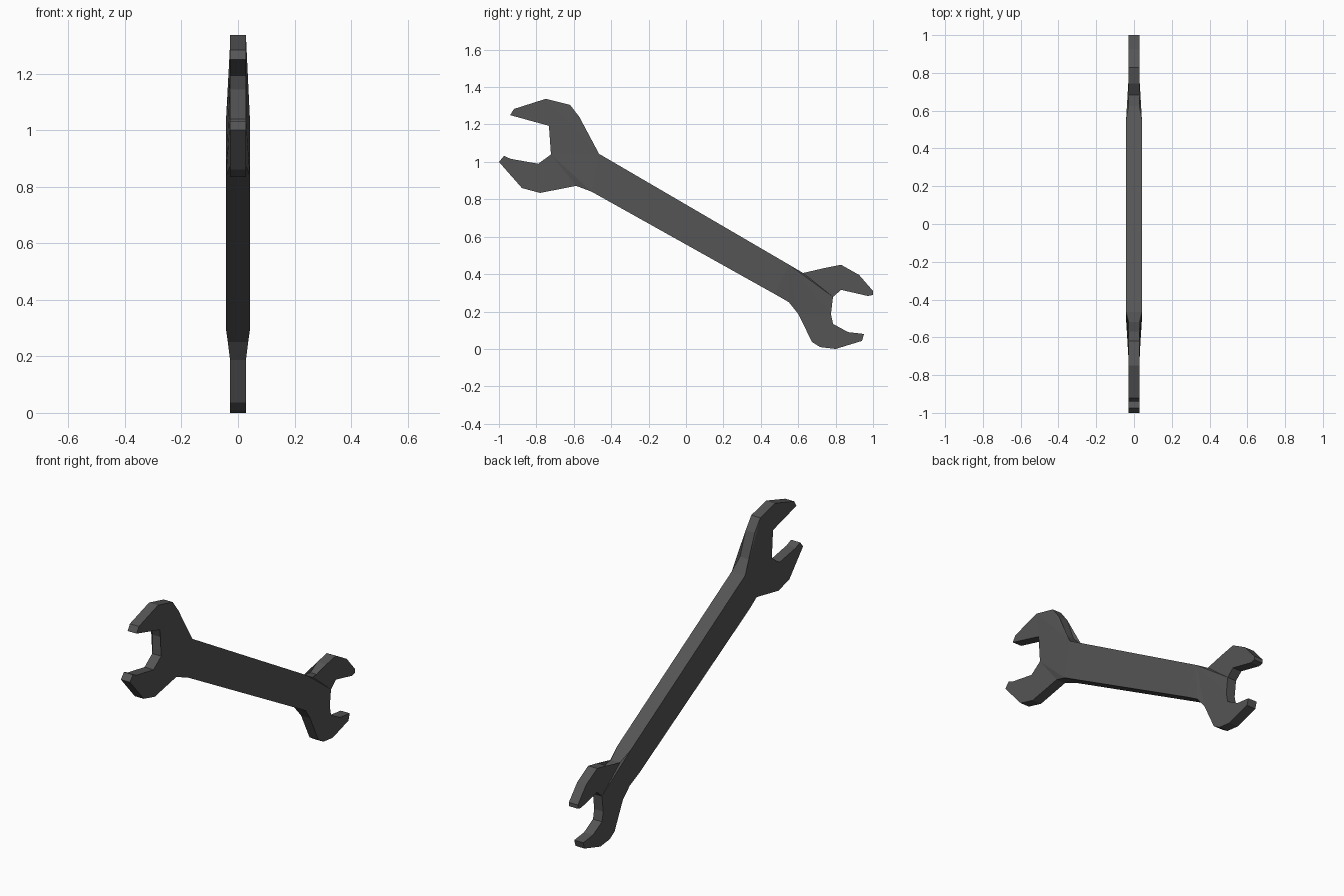
import bpy, bmesh

if "Cube" in bpy.data.objects:
    bpy.data.objects.remove(bpy.data.objects["Cube"])

THIN, THICK = 0.028, 0.042

# Outline of the spanner in (y, z), counter-clockwise from the handle's upper left corner
large_head = [(-.465, 1.043), (-.52, 1.11), (-.57, 1.24), (-.62, 1.305), (-.75, 1.337),
              (-.92, 1.283), (-.94, 1.25), (-.733, 1.193), (-.717, 1.144), (-.722, 1.04),
              (-.79, .99), (-.936, 1.016), (-.973, 1.032), (-1, 1.0), (-.877, .86),
              (-.78, .834), (-.588, .872), (-.505, .841)]
small_head = [(.475, .293), (.55, .25), (.60, .187), (.674, .037), (.717, .01), (.80, 0),
              (.941, .043), (.952, .08), (.866, .09), (.786, .134), (.775, .187),
              (.786, .278), (.829, .316), (.973, .283), (1, .289), (1, .31), (.925, .396),
              (.829, .45), (.743, .433), (.684, .396), (.626, .406), (.55, .451)]
outline = large_head + small_head
n = len(outline)

# The handle corners are thicker than the jaws
half = {0: THICK, 17: THICK, 18: THICK, 39: THICK, 19: 0.036}

# Flat regions of each side: jaws, tapers into the heads, handle
regions = [list(range(0, 8)), [0, 7, 8, 9, 16, 17], list(range(9, 17)),
           [0, 17, 18, 39],
           [18, 19, 20, 28, 29, 39], list(range(20, 29)), list(range(29, 39)), [29, 38, 39]]

bm = bmesh.new()
sides = [[bm.verts.new((s * half.get(i, THIN), y, z)) for i, (y, z) in enumerate(outline)]
         for s in (1, -1)]
caps = [bm.faces.new([side[i] for i in r]) for side in sides for r in regions]

# Rim joining the two sides
for i in range(n):
    j = (i + 1) % n
    bm.faces.new((sides[0][i], sides[0][j], sides[1][j], sides[1][i]))

bmesh.ops.triangulate(bm, faces=caps)
bmesh.ops.recalc_face_normals(bm, faces=bm.faces[:])
mesh = bpy.data.meshes.new("open_ended_spanner")
bm.to_mesh(mesh)
bm.free()
spanner = bpy.data.objects.new("open_ended_spanner", mesh)
bpy.context.collection.objects.link(spanner)

# Dark steel
steel = bpy.data.materials.new("dark_steel")
steel.diffuse_color = (0.09, 0.09, 0.09, 1)
steel.use_nodes = True
steel.node_tree.nodes["Principled BSDF"].inputs["Base Color"].default_value = steel.diffuse_color
mesh.materials.append(steel)
